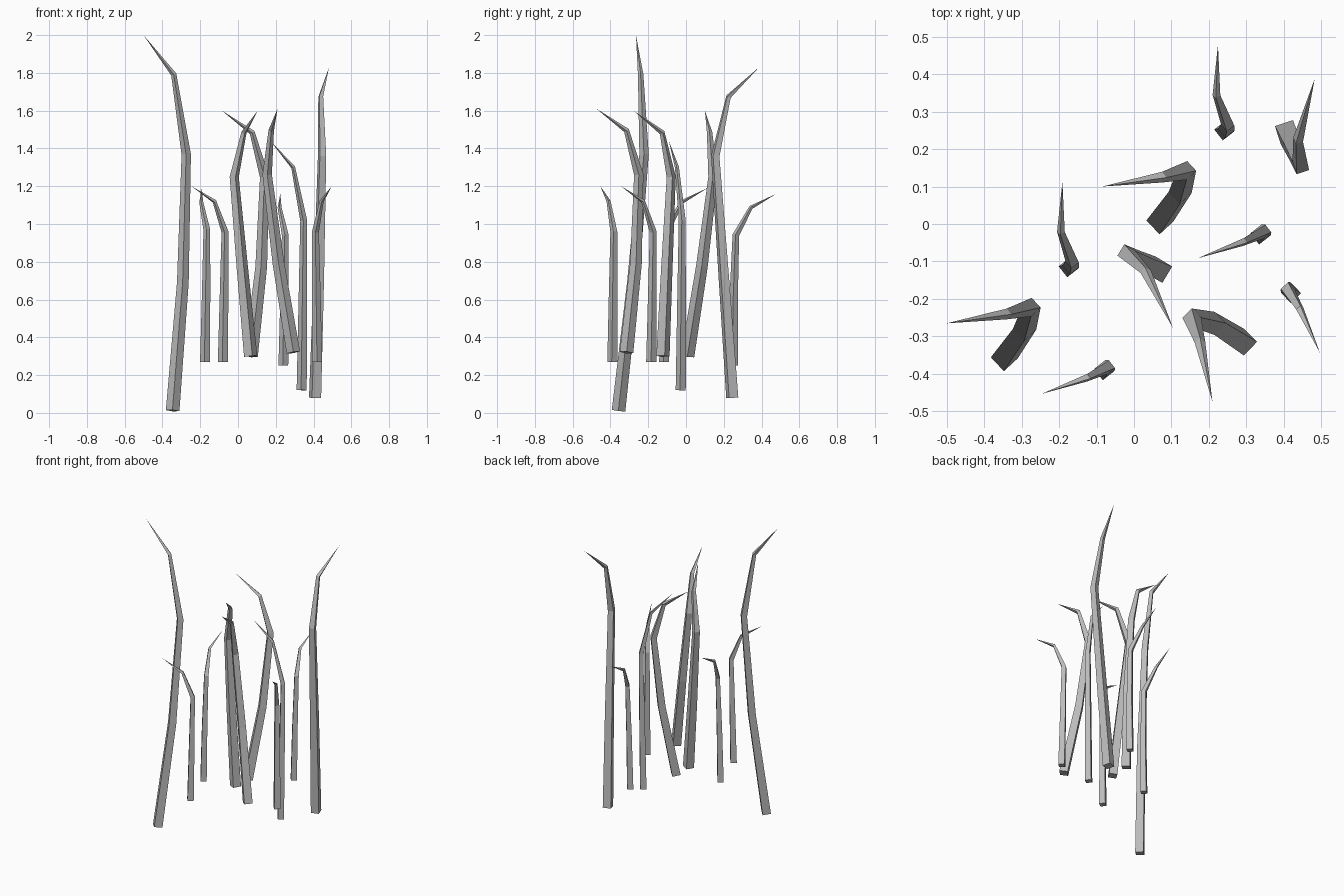
import bpy, bmesh, math
from mathutils import Vector, Matrix

cube = bpy.data.objects.get("Cube")
if cube:
    bpy.data.objects.remove(cube, do_unlink=True)

# One plain grey for every blade
grey = bpy.data.materials.new("stem_grey")
grey.use_nodes = True
COLOUR = (0.5, 0.5, 0.5, 1)
grey.diffuse_color = COLOUR
grey.node_tree.nodes["Principled BSDF"].inputs["Base Color"].default_value = COLOUR

# Blade shapes: sideways offset of each bend from the foot, foot edge, section angle
SHAPES = {
    "leaning_blade": ([(0, 0), (.054, .076), (.072, .135), (.006, .117), (-.154, .092)], .051, 43),
    "upright_blade": ([(0, 0), (.02, -.045), (.037, -.09), (.03, -.02), (.074, .142)], .051, 18),
    "short_blade": ([(0, 0), (.006, .003), (.01, .015), (-.02, .095), (-.016, .229)], .037, 38),
    "hooked_blade": ([(0, 0), (.006, .004), (.011, .008), (-.045, -.02), (-.166, -.063)], .038, 38),
}
TAPER = (1, .86, .69, .4)


def blade(name, shape, x, y, foot, top, knee, yaw):
    """Four-sided tapering blade with a bent tip."""
    offsets, edge, section = SHAPES[shape]
    levels = (0, knee / 2, knee, knee + (1 - knee) * .67, 1)
    path = [Vector((u, v, (top - foot) * f)) for (u, v), f in zip(offsets, levels)]

    bm = bmesh.new()
    rings = []
    for i, size in enumerate(TAPER):
        ahead = (path[i + 1] - path[i]).normalized()
        behind = (path[i] - path[i - 1]).normalized() if i else ahead
        tilt = Vector((0, 0, 1)).rotation_difference(ahead + behind)
        ring = []
        for k in range(4):
            a = math.radians(section + 45 + 90 * k)
            corner = Vector((math.cos(a), math.sin(a), 0)) * edge * size / math.sqrt(2)
            ring.append(bm.verts.new(path[i] + tilt @ corner))
        rings.append(ring)
    tip = bm.verts.new(path[-1])

    bm.faces.new(rings[0][::-1])
    for k in range(4):
        n = (k + 1) % 4
        for low, high in zip(rings, rings[1:]):
            bm.faces.new((low[k], low[n], high[n], high[k]))
        bm.faces.new((rings[-1][k], rings[-1][n], tip))

    bmesh.ops.recalc_face_normals(bm, faces=bm.faces)
    mesh = bpy.data.meshes.new(name)
    bm.to_mesh(mesh)
    bm.free()
    mesh.materials.append(grey)
    obj = bpy.data.objects.new(name, mesh)
    obj.matrix_world = Matrix.Translation((x, y, foot)) @ Matrix.Rotation(math.radians(yaw), 4, "Z")
    bpy.context.collection.objects.link(obj)


# Clump layout: shape, x, y, foot height, tip height, knee fraction, yaw
CLUMP = [
    ("leaning_blade", -.346, -.357, .012, 2.0, .682, 0),
    ("leaning_blade", .069, .008, .3, 1.6, .73, 0),
    ("leaning_blade", .293, -.315, .32, 1.61, .73, 93),
    ("upright_blade", .408, .245, .08, 1.83, .73, 0),
    ("upright_blade", .067, -.122, .3, 1.6, .73, -139),
    ("short_blade", .24, .249, .25, 1.16, .76, 0),
    ("short_blade", -.175, -.116, .27, 1.19, .76, 0),
    ("hooked_blade", .337, -.028, .12, 1.44, .68, 0),
    ("hooked_blade", -.08, -.39, .27, 1.2, .74, 0),
    ("hooked_blade", .419, -.184, .27, 1.2, .74, 95),
]
for number, (shape, *place) in enumerate(CLUMP, 1):
    blade(f"{shape}_{number}", shape, *place)
